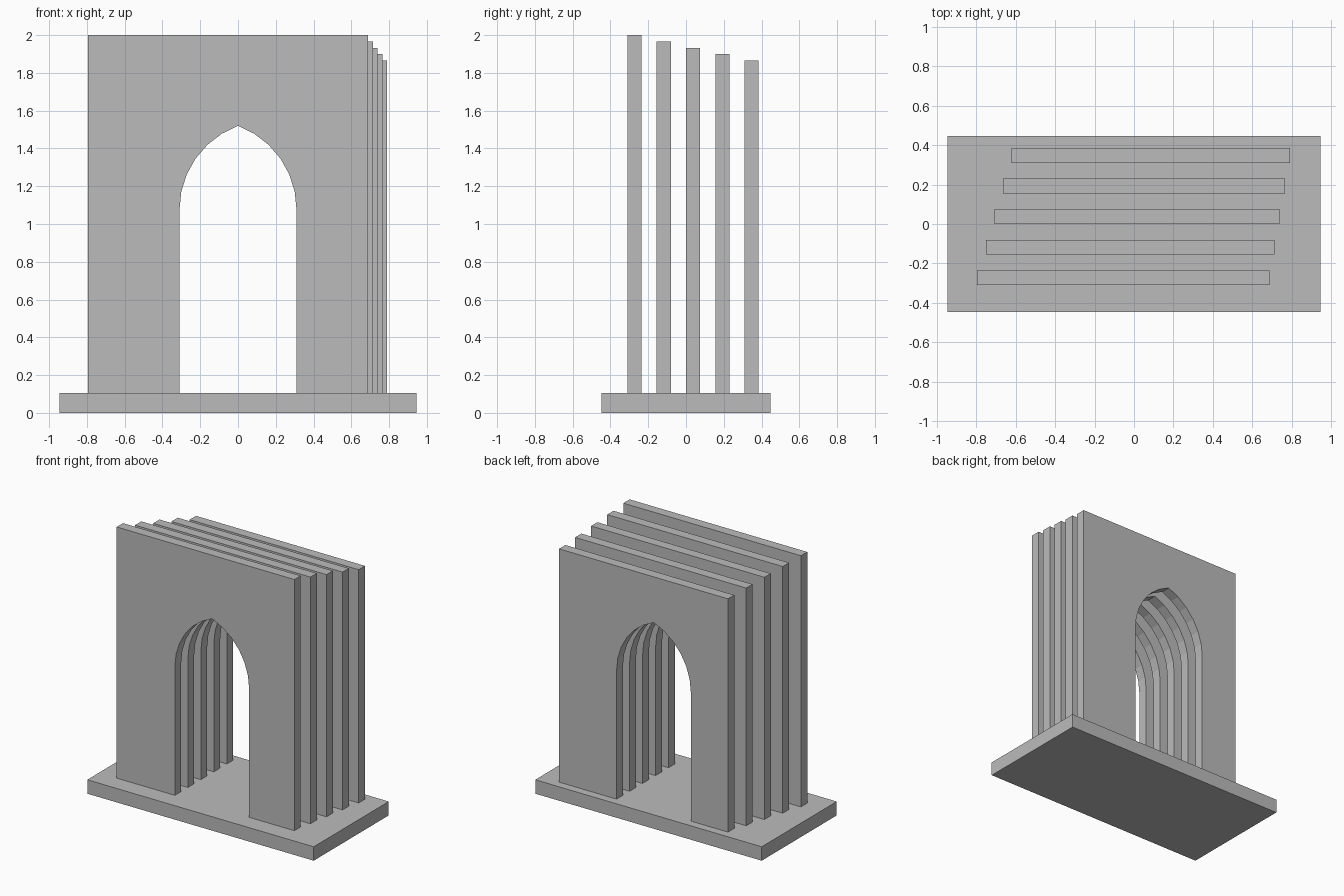
import bpy
import bmesh
import math

cube = bpy.data.objects.get("Cube")
if cube:
    bpy.data.objects.remove(cube, do_unlink=True)

GREY = (0.5, 0.5, 0.5, 1.0)
material = bpy.data.materials.new("plain grey")
material.use_nodes = True
material.diffuse_color = GREY
material.node_tree.nodes["Principled BSDF"].inputs["Base Color"].default_value = GREY

BASE_TOP = 0.105
THICKNESS = 0.075
COUNT = 5


def extrude_outline(name, outline, y_front, depth):
    """Solid made by extruding an x-z outline along +y."""
    bm = bmesh.new()
    face = bm.faces.new([bm.verts.new((x, y_front, z)) for x, z in outline])
    result = bmesh.ops.extrude_face_region(bm, geom=[face])
    moved = [v for v in result["geom"] if isinstance(v, bmesh.types.BMVert)]
    bmesh.ops.translate(bm, verts=moved, vec=(0, depth, 0))
    bmesh.ops.recalc_face_normals(bm, faces=bm.faces)
    mesh = bpy.data.meshes.new(name)
    bm.to_mesh(mesh)
    bm.free()
    mesh.materials.append(material)
    obj = bpy.data.objects.new(name, mesh)
    bpy.context.collection.objects.link(obj)
    return obj


def pointed_arch(half_width, spring, apex, steps):
    """Arch points from the left spring over the apex to the right spring."""
    rise = apex - spring
    centre = (rise ** 2 - half_width ** 2) / (2 * half_width)
    radius = centre + half_width
    sweep = math.acos(centre / radius)
    left = []
    for i in range(steps + 1):
        a = sweep * i / steps
        left.append((centre - radius * math.cos(a), spring + radius * math.sin(a)))
    return left + [(-x, z) for x, z in reversed(left[:-1])]


def lerp(a, b, t):
    return a + (b - a) * t


# Base plate
extrude_outline("base_plate", [(-0.945, 0), (0.945, 0), (0.945, BASE_TOP), (-0.945, BASE_TOP)],
                -0.447, 0.894)

# Row of arched walls, stepping down and sideways towards the back
arch = pointed_arch(0.31, 1.075, 1.52, 6)
for i in range(COUNT):
    t = i / (COUNT - 1)
    left, right = lerp(-0.795, -0.62, t), lerp(0.688, 0.79, t)
    top = lerp(2.0, 1.865, t)
    outline = [(left, BASE_TOP), (left, top), (right, top), (right, BASE_TOP), (0.31, BASE_TOP)]
    outline += list(reversed(arch)) + [(-0.31, BASE_TOP)]
    extrude_outline(f"arched_wall_{i + 1}", outline, lerp(-0.31, 0.31, t), THICKNESS)
